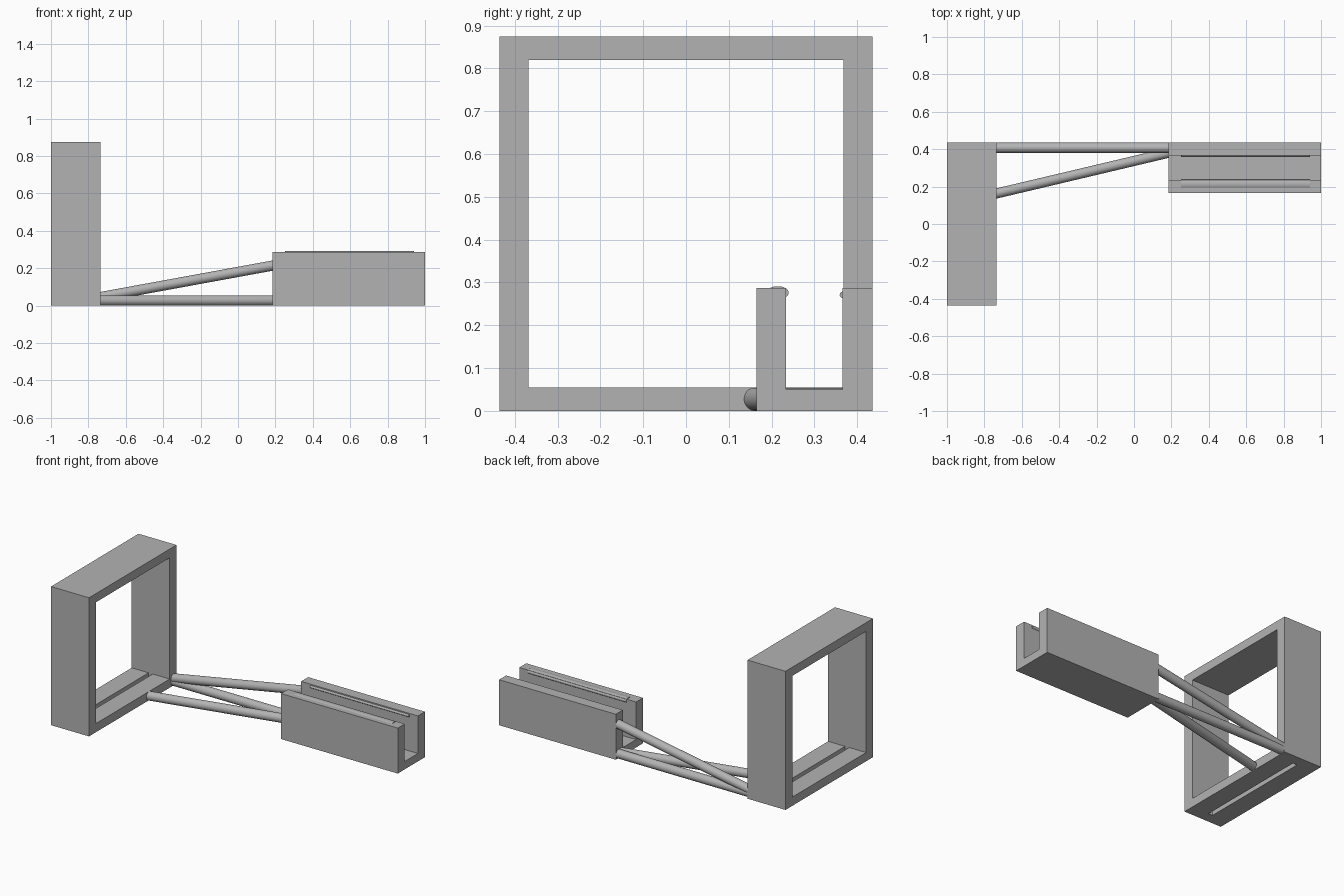
import bpy, bmesh
from mathutils import Vector

if "Cube" in bpy.data.objects:
    bpy.data.objects.remove(bpy.data.objects["Cube"])

grey = bpy.data.materials.new("plain grey")
grey.diffuse_color = (0.45, 0.45, 0.45, 1)
grey.use_nodes = True
grey.node_tree.nodes["Principled BSDF"].inputs["Base Color"].default_value = grey.diffuse_color


def finish(name, bm):
    bmesh.ops.recalc_face_normals(bm, faces=bm.faces)
    me = bpy.data.meshes.new(name)
    bm.to_mesh(me)
    bm.free()
    me.materials.append(grey)
    ob = bpy.data.objects.new(name, me)
    bpy.context.collection.objects.link(ob)
    return ob


def box(name, x, y, z):
    bm = bmesh.new()
    bmesh.ops.create_cube(bm, size=1)
    for v in bm.verts:
        v.co = [(a + b) / 2 + c * (b - a) for (a, b), c in zip((x, y, z), v.co)]
    return finish(name, bm)


def cut(ob, cutter):
    # subtract a box, then remove it
    mod = ob.modifiers.new("cut", 'BOOLEAN')
    mod.operation, mod.solver, mod.object = 'DIFFERENCE', 'EXACT', cutter
    bpy.context.view_layer.objects.active = ob
    bpy.ops.object.modifier_apply(modifier=mod.name)
    bpy.data.objects.remove(cutter)


def rod(name, a, b, ry, rz):
    # elliptical bar between two points, ends cut square to x
    bm = bmesh.new()
    bmesh.ops.create_cone(bm, cap_ends=True, segments=32, radius1=1, radius2=1, depth=1)
    a, b = Vector(a), Vector(b)
    for v in bm.verts:
        x, y, t = v.co
        v.co = a.lerp(b, t + 0.5) + Vector((0, x * ry, y * rz))
    ob = finish(name, bm)
    bpy.ops.object.select_all(action='DESELECT')
    ob.select_set(True)
    bpy.context.view_layer.objects.active = ob
    bpy.ops.object.shade_smooth_by_angle()


# Square frame with a strap slot through its bottom bar
frame = box("square_frame", (-1, -0.735), (-0.436, 0.436), (0, 0.875))
cut(frame, box("opening_cutter", (-1.1, -0.6), (-0.368, 0.368), (0.055, 0.82)))
cut(frame, box("slot_cutter", (-0.882, -0.853), (-0.368, 0.368), (-0.1, 0.2)))

# Open channel holder
holder = box("channel_holder", (0.185, 1), (0.165, 0.436), (0, 0.287))
cut(holder, box("channel_cutter", (0, 1.1), (0.234, 0.366), (0.05, 0.4)))

# Snap ridges near the top of the channel walls
rod("front_ridge", (0.25, 0.214, 0.276), (0.94, 0.214, 0.276), 0.026, 0.015)
rod("back_ridge", (0.25, 0.384, 0.271), (0.94, 0.384, 0.271), 0.025, 0.012)

# Three struts joining the frame and the holder
r = 0.0275
rod("straight_strut", (-0.74, 0.408, r), (0.19, 0.408, r), r, r)
rod("diagonal_strut", (-0.74, 0.162, r), (0.19, 0.382, r), r, r)
rod("rising_strut", (-0.74, 0.408, 0.045), (0.19, 0.408, 0.215), r, r)
